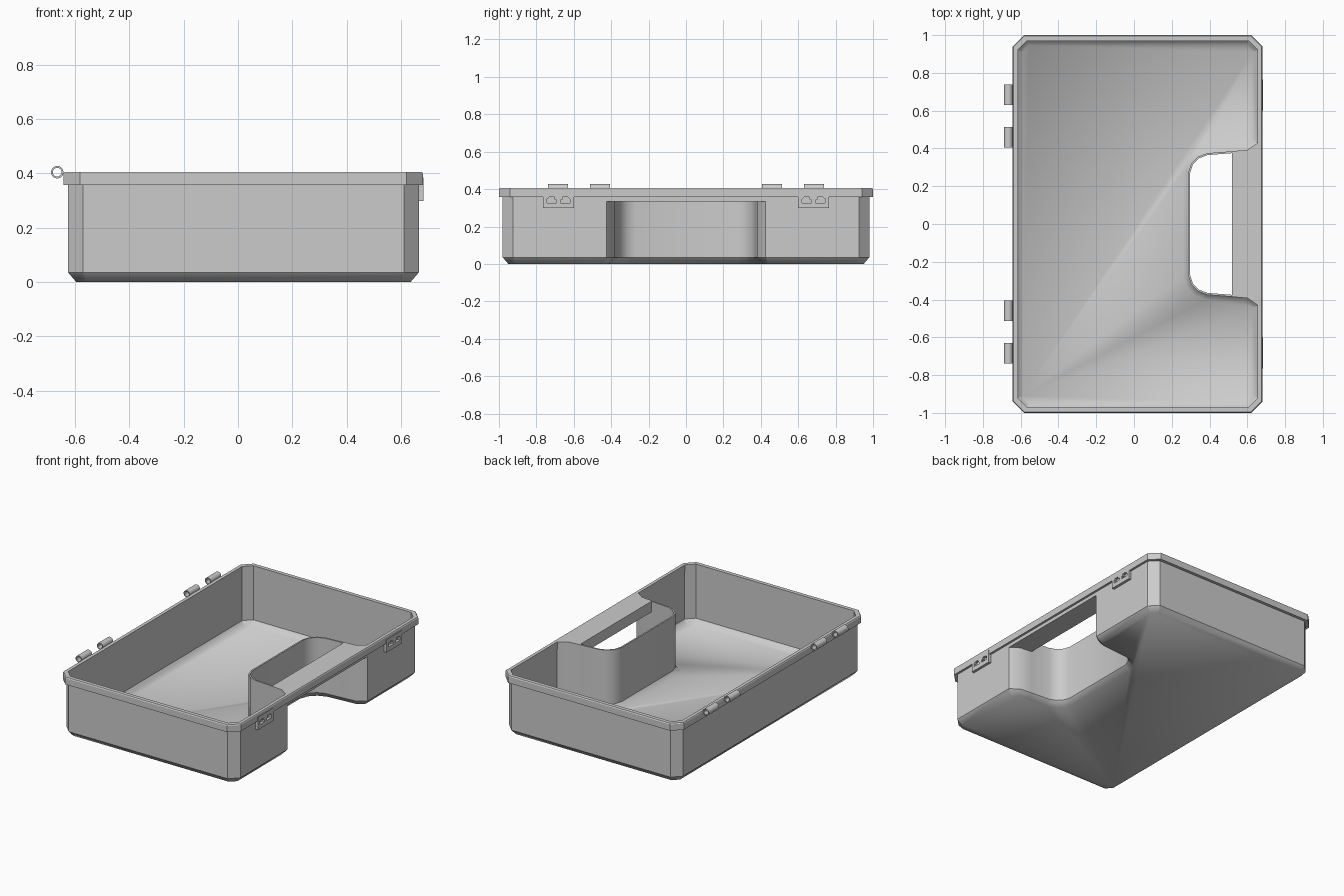
import bpy, bmesh, math
from mathutils import Vector

if "Cube" in bpy.data.objects:
    bpy.data.objects.remove(bpy.data.objects["Cube"])


def finish(name, bm, smooth_angle=30, smooth_below=None):
    """Store the bmesh as an object, keeping edges above the angle sharp."""
    bmesh.ops.recalc_face_normals(bm, faces=bm.faces)
    for f in bm.faces:
        f.smooth = True
    for e in bm.edges:
        soft = e.calc_face_angle(3.2) < math.radians(smooth_angle)
        if smooth_below is not None and all(v.co.z < smooth_below for v in e.verts):
            soft = True
        e.smooth = soft
    me = bpy.data.meshes.new(name)
    bm.to_mesh(me)
    bm.free()
    ob = bpy.data.objects.new(name, me)
    bpy.context.collection.objects.link(ob)
    return ob


def inset(pts, d):
    """Offset a counter-clockwise outline inwards by d."""
    out = []
    for i, p in enumerate(pts):
        p = Vector(p)
        a = (p - Vector(pts[i - 1])).normalized()
        b = (Vector(pts[(i + 1) % len(pts)]) - p).normalized()
        na, nb = Vector((-a.y, a.x)), Vector((-b.y, b.x))
        out.append(p + (na + nb) * d / (1 + na.dot(nb)))
    return out


def loft(bm, rings, closed=False, caps=False):
    """Bridge successive rings of points."""
    vs = [[bm.verts.new(p) for p in r] for r in rings]
    n = len(vs[0])
    for k in range(len(vs) if closed else len(vs) - 1):
        lo, hi = vs[k], vs[(k + 1) % len(vs)]
        for i in range(n):
            j = (i + 1) % n
            bm.faces.new((lo[i], lo[j], hi[j], hi[i]))
    if caps:
        bm.faces.new(vs[0])
        bm.faces.new(vs[-1])


def section(outline, profile):
    return [[(p.x, p.y, z) for p in inset(outline, d)] for d, z in profile]


def chamfered(x0, x1, y, c):
    return [(x0 + c, -y), (x1 - c, -y), (x1, -y + c), (x1, y - c),
            (x1 - c, y), (x0 + c, y), (x0, y - c), (x0, -y + c)]


TOP = 0.405

# tray body: chamfered box outline with the handle recess cut into +x
recess = [(0.665, 0.425), (0.605, 0.383), (0.52, 0.375), (0.39, 0.365),
          (0.345, 0.348), (0.312, 0.315), (0.297, 0.27)]
recess_loop = [(x, -y) for x, y in recess] + recess[::-1]
box = chamfered(-0.625, 0.665, 0.98, 0.055)
bm = bmesh.new()
loft(bm, section(box[:3] + recess_loop + box[3:],
                 [(0.03, 0), (0, 0.035), (0, TOP), (0.01, TOP),
                  (0.01, 0.042), (0.036, 0.012)]), caps=True)
finish("tray_body", bm, smooth_below=0.013)

# rim band around the top
bm = bmesh.new()
loft(bm, section(chamfered(-0.642, 0.68, 1.0, 0.06),
                 [(0, 0.357), (0, TOP - 0.006), (0.004, TOP), (0.026, TOP),
                  (0.026, 0.357)]), closed=True)
finish("rim", bm)

# handle bar closing the mouth of the recess
bar = [(x, -y) for x, y in recess[2::-1]] + recess[:3]
bm = bmesh.new()
loft(bm, [[(x, y, z) for x, y in bar] for z in (0.333, TOP)], caps=True)
finish("handle_bar", bm)

# hollow hinge knuckles on -x
for i, y in enumerate((-0.685, -0.46, 0.46, 0.685)):
    rings = []
    for r, dy in ((0.023, -0.054), (0.023, 0.054), (0.016, 0.054), (0.016, -0.054)):
        rings.append([(-0.665 + r * math.cos(t * math.tau / 20), y + dy,
                       TOP - 0.001 + r * math.sin(t * math.tau / 20)) for t in range(20)])
    bm = bmesh.new()
    loft(bm, rings, closed=True)
    finish(f"hinge_knuckle_{i + 1}", bm)

# latch plates on +x, each with two slots
for side, yc in (("front", -0.682), ("back", 0.682)):
    plate = [(-0.082, 0.298), (0.082, 0.298), (0.082, 0.384), (-0.082, 0.384)]
    slot = [(0.010, 0.327), (0.062, 0.327), (0.062, 0.347), (0.050, 0.357),
            (0.022, 0.357), (0.022, 0.345), (0.010, 0.340)]
    bm = bmesh.new()
    for loop in (plate, slot, [(-y, z) for y, z in slot]):
        vs = [bm.verts.new((0.664, yc + y, z)) for y, z in loop]
        for k in range(len(vs)):
            bm.edges.new((vs[k - 1], vs[k]))
    bmesh.ops.triangle_fill(bm, use_beauty=True, edges=bm.edges[:], normal=(1, 0, 0))
    ext = bmesh.ops.extrude_face_region(bm, geom=bm.faces[:], use_keep_orig=True)
    bmesh.ops.translate(bm, vec=(0.019, 0, 0),
                        verts=[g for g in ext["geom"] if isinstance(g, bmesh.types.BMVert)])
    finish(f"latch_plate_{side}", bm)
